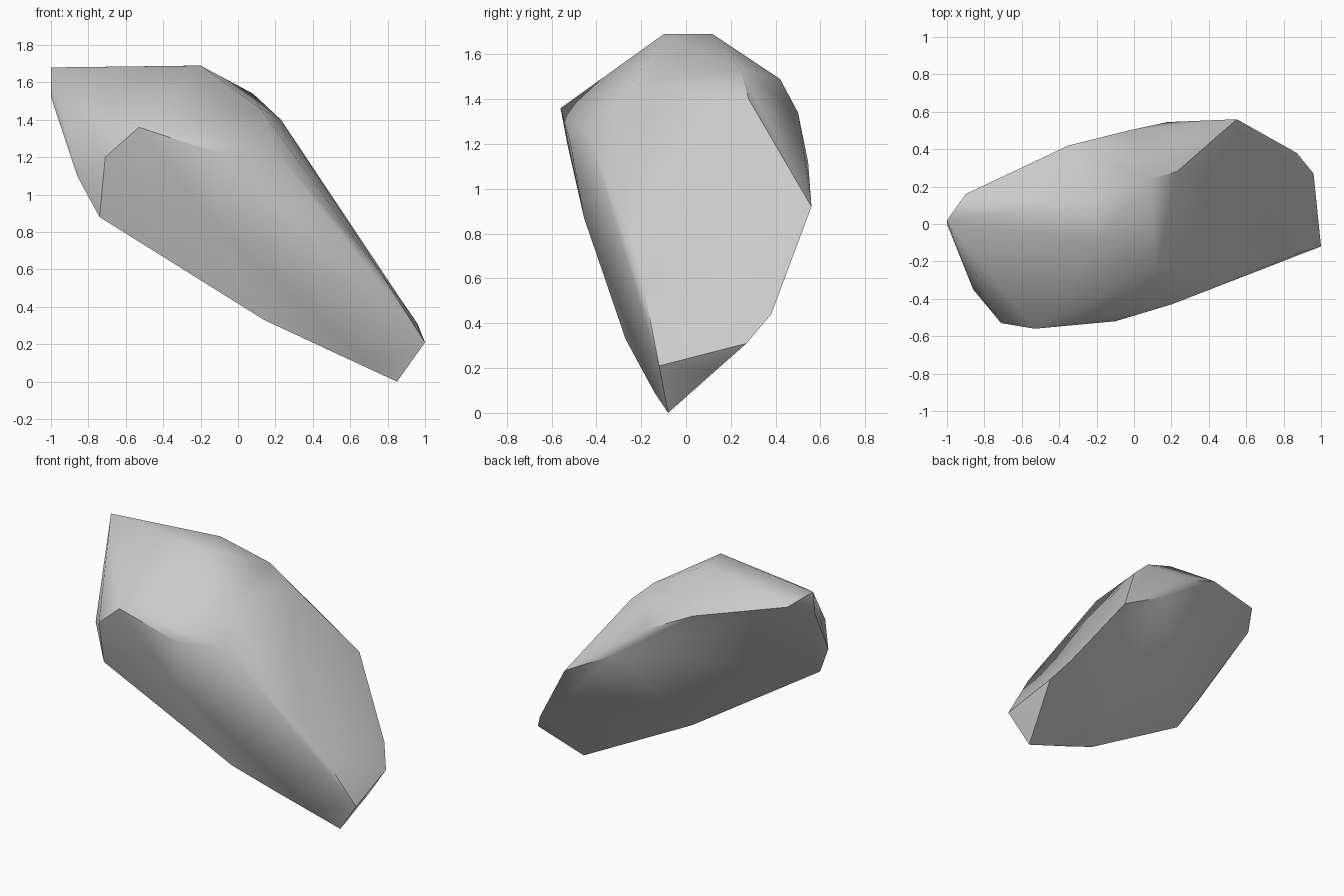
import bpy, bmesh, math

if "Cube" in bpy.data.objects:
    bpy.data.objects.remove(bpy.data.objects["Cube"])

# Corner points of the boulder, grouped by the facet rim they belong to
crown = [(-1, .02, 1.68), (-.2, -.1, 1.69), (-.22, .12, 1.69), (.08, .24, 1.54),
         (.23, .28, 1.4), (.12, -.25, 1.46)]
back_rim = [(-.9, .16, 1.6), (-.35, .42, 1.49), (-.03, .5, 1.34), (.18, .545, 1.12),
            (.55, .56, .92), (.66, .45, .72), (.87, .38, .44), (.96, .27, .31)]
front_ridge = [(-.53, -.56, 1.36), (-.1, -.52, 1.22), (.2, -.43, 1.23),
               (.65, -.22, .73), (.77, -.19, .57), (1, -.12, .21)]
front_chips = [(-.15, -.455, .87), (.17, -.335, .57)]
lower_edge = [(-1, .0, 1.52), (-.86, -.35, 1.1), (-.71, -.53, 1.2), (-.74, -.43, .88),
              (-.38, -.38, .71), (0, -.31, .45), (.14, -.27, .33), (.42, -.2, .2),
              (.7, -.14, .09), (.85, -.08, 0), (.93, .12, .19)]

# Faceted stone: hull around the rims
bm = bmesh.new()
for p in crown + back_rim + front_ridge + front_chips + lower_edge:
    bm.verts.new(p)
hull = bmesh.ops.convex_hull(bm, input=bm.verts)
inner = [v for v in bm.verts if not v.link_faces]
bmesh.ops.delete(bm, geom=inner, context='VERTS')

# Merge nearly flat triangles into broad cleaved faces
bmesh.ops.dissolve_limit(bm, angle_limit=math.radians(4), verts=bm.verts, edges=bm.edges)
bmesh.ops.triangulate(bm, faces=bm.faces)
bmesh.ops.recalc_face_normals(bm, faces=bm.faces)

mesh = bpy.data.meshes.new("boulder")
bm.to_mesh(mesh)
bm.free()
boulder = bpy.data.objects.new("boulder", mesh)
bpy.context.collection.objects.link(boulder)

# Soft shading across shallow breaks, crisp cleaved edges
bpy.context.view_layer.objects.active = boulder
boulder.select_set(True)
bpy.ops.object.shade_smooth_by_angle(angle=math.radians(40))
